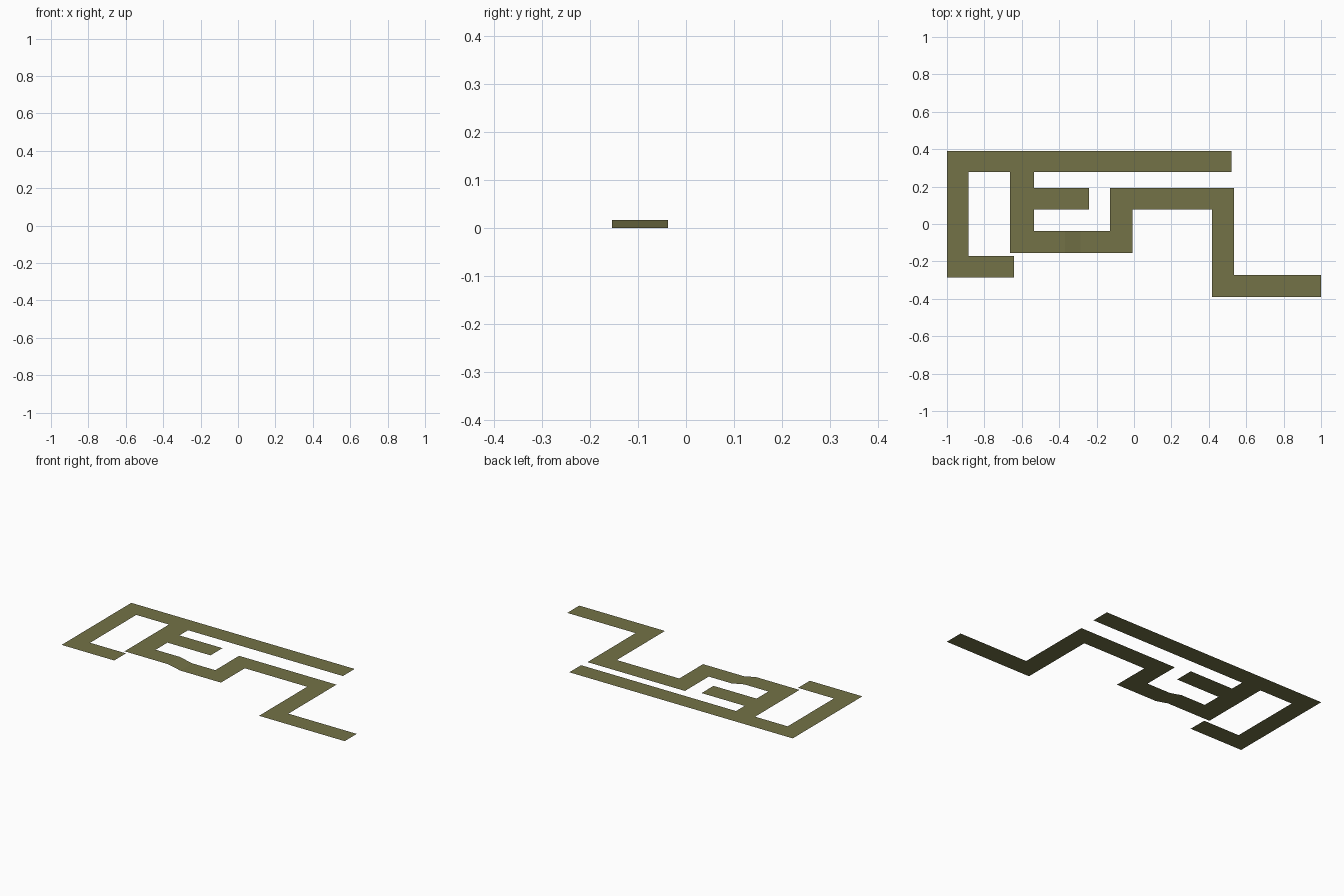
import bpy, bmesh

if "Cube" in bpy.data.objects:
    bpy.data.objects.remove(bpy.data.objects["Cube"])

HIGH, LOW = 0.017, 0.0        # two walkway levels joined by one ramp

olive = bpy.data.materials.new("olive")
olive.diffuse_color = (0.175, 0.17, 0.063, 1)
olive.use_nodes = True
olive.node_tree.nodes["Principled BSDF"].inputs["Base Color"].default_value = olive.diffuse_color


def sheet(name, strips):
    """Flat sheet from strips (x0, x1, y0, y1, z at x0, z at x1)."""
    bm = bmesh.new()
    for x0, x1, y0, y1, za, zb in strips:
        bm.faces.new([bm.verts.new(p) for p in
                      ((x0, y0, za), (x1, y0, zb), (x1, y1, zb), (x0, y1, za))])
    bmesh.ops.remove_doubles(bm, verts=bm.verts, dist=1e-5)
    me = bpy.data.meshes.new(name)
    bm.to_mesh(me)
    bm.free()
    me.materials.append(olive)
    ob = bpy.data.objects.new(name, me)
    bpy.context.collection.objects.link(ob)
    return ob


# Long back corridor with the left return and its short foot
sheet("outer_corridor", [
    (-1.0, 0.52, 0.277, 0.391, HIGH, HIGH),
    (-1.0, -0.886, -0.172, 0.277, HIGH, HIGH),
    (-1.0, -0.642, -0.286, -0.172, HIGH, HIGH),
])

# Cross passage and its dead-end branch
sheet("cross_passage", [
    (-0.664, -0.534, -0.154, 0.277, HIGH, HIGH),
    (-0.534, -0.241, 0.077, 0.193, HIGH, HIGH),
])

# Upper landing, ramp and lower landing
sheet("ramp_passage", [
    (-0.534, -0.37, -0.154, -0.038, HIGH, HIGH),
    (-0.37, -0.285, -0.154, -0.038, HIGH, LOW),
    (-0.285, -0.008, -0.154, -0.038, LOW, LOW),
])

# Stepped lower corridor to the right
sheet("lower_corridor", [
    (-0.128, -0.008, -0.038, 0.193, LOW, LOW),
    (-0.008, 0.535, 0.077, 0.193, LOW, LOW),
    (0.417, 0.535, -0.391, 0.077, LOW, LOW),
    (0.535, 1.0, -0.391, -0.274, LOW, LOW),
])
